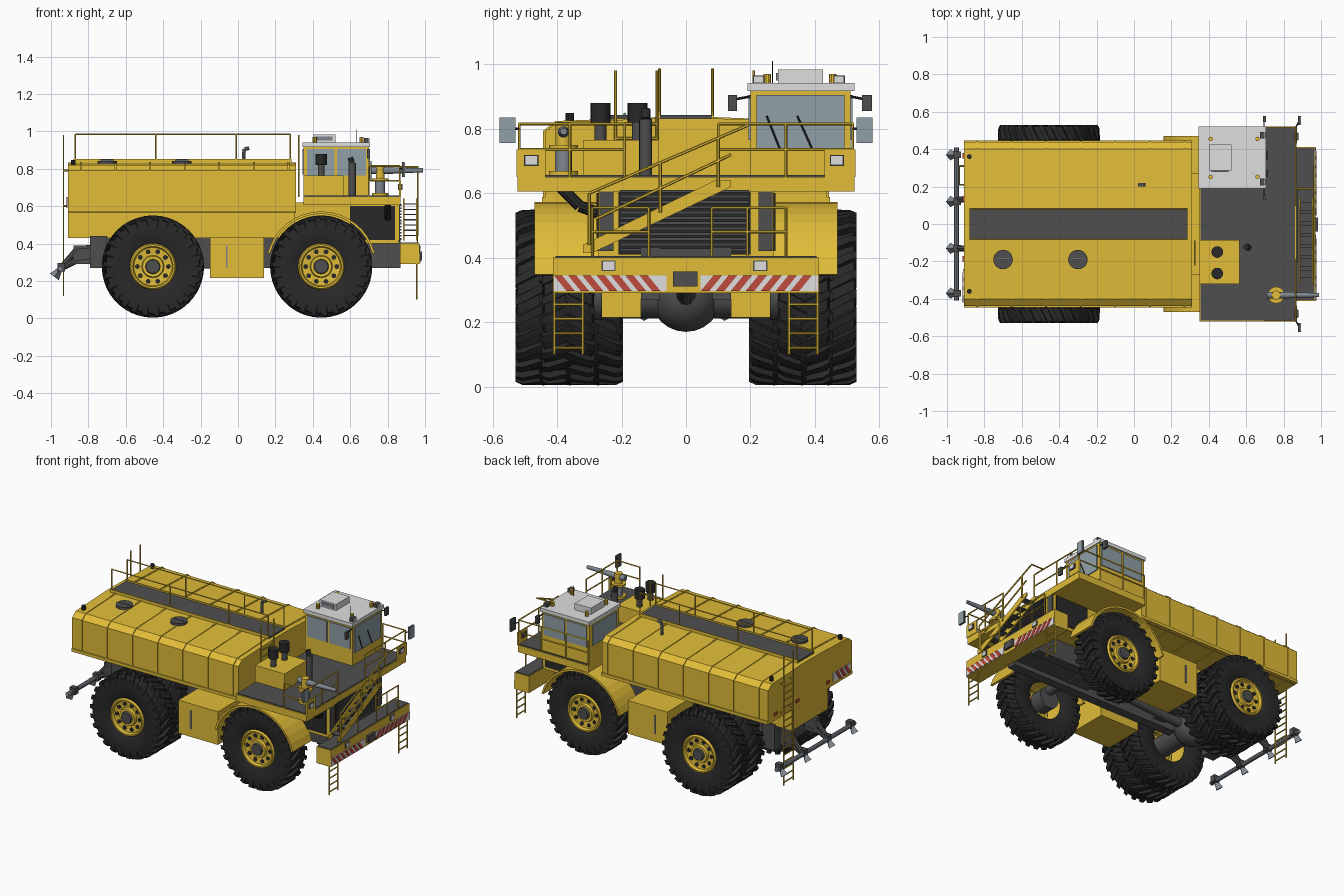
import bpy, bmesh, math
from mathutils import Vector, Matrix

if "Cube" in bpy.data.objects:
    bpy.data.objects.remove(bpy.data.objects["Cube"])

def material(name, r, g, b):
    m = bpy.data.materials.new(name)
    m.diffuse_color = (r, g, b, 1)
    m.use_nodes = True
    m.node_tree.nodes["Principled BSDF"].inputs["Base Color"].default_value = m.diffuse_color
    return m

YELLOW = material("body yellow", 0.75, 0.505, 0.04)
DARK = material("dark grey", 0.078, 0.078, 0.08)
BLACK = material("tyre black", 0.022, 0.022, 0.022)
WHITE = material("light grey", 0.74, 0.74, 0.74)
GLASS = material("window glass", 0.28, 0.35, 0.39)
RED = material("warning red", 0.52, 0.07, 0.045)
STEEL = material("pipe steel", 0.21, 0.24, 0.27)

def finish(name, bm, mat, smooth=False):
    bmesh.ops.recalc_face_normals(bm, faces=bm.faces[:])
    me = bpy.data.meshes.new(name)
    bm.to_mesh(me)
    bm.free()
    me.materials.append(mat)
    ob = bpy.data.objects.new(name, me)
    bpy.context.collection.objects.link(ob)
    if smooth:
        bpy.ops.object.select_all(action='DESELECT')
        ob.select_set(True)
        bpy.context.view_layer.objects.active = ob
        bpy.ops.object.shade_smooth_by_angle(angle=math.radians(35))
    return ob

def boxes(name, mat, *specs):
    """Each spec is x0, x1, y0, y1, z0, z1."""
    bm = bmesh.new()
    for x0, x1, y0, y1, z0, z1 in specs:
        m = Matrix.Translation(((x0+x1)/2, (y0+y1)/2, (z0+z1)/2)) @ Matrix.Diagonal((abs(x1-x0), abs(y1-y0), abs(z1-z0), 1))
        bmesh.ops.create_cube(bm, size=1, matrix=m)
    return finish(name, bm, mat)

def rods(name, mat, r, paths, seg=6, r2=None):
    """Straight tubes along every path of points."""
    bm = bmesh.new()
    for path in paths:
        for a, b in zip(path, path[1:]):
            a, b = Vector(a), Vector(b)
            rot = (b-a).to_track_quat('Z', 'Y').to_matrix().to_4x4()
            bmesh.ops.create_cone(bm, cap_ends=True, segments=seg, radius1=r, radius2=r if r2 is None else r2,
                                  depth=(b-a).length, matrix=Matrix.Translation((a+b)/2) @ rot)
    return finish(name, bm, mat, seg > 8)

def prism(name, mat, outline, axis, spans):
    """Outline in the plane across the axis, extruded over each span."""
    bm = bmesh.new()
    put = {'x': lambda p, t: (t, p[0], p[1]), 'y': lambda p, t: (p[0], t, p[1])}[axis]
    for t0, t1 in spans:
        a = [bm.verts.new(put(p, t0)) for p in outline]
        b = [bm.verts.new(put(p, t1)) for p in outline]
        bm.faces.new(a)
        bm.faces.new(b[::-1])
        for i in range(len(a)):
            j = (i+1) % len(a)
            bm.faces.new((a[i], a[j], b[j], b[i]))
    return finish(name, bm, mat)

def lathe(name, mat, profile, seg=40):
    """Profile of (radius, y), turned about the y axis."""
    bm = bmesh.new()
    vs = [bm.verts.new((r, y, 0)) for r, y in profile]
    es = [bm.edges.new(e) for e in zip(vs, vs[1:])]
    bmesh.ops.spin(bm, geom=vs+es, cent=(0, 0, 0), axis=(0, 1, 0), angle=2*math.pi, steps=seg)
    bmesh.ops.remove_doubles(bm, verts=bm.verts[:], dist=1e-5)
    return finish(name, bm, mat, True)

# Wheel: tyre, angled tread lugs, rim, bolt holes, hub
tyre = lathe("tyre", BLACK, [(.12, -.06), (.15, -.074), (.22, -.079), (.25, -.074), (.256, 0),
                             (.25, .074), (.22, .079), (.15, .074), (.12, .06)], 48)
bm = bmesh.new()
for side in (-1, 1):
    for k in range(26):
        a0 = 2*math.pi*(k + (.5 if side > 0 else 0))/26
        rings = []
        for y, shift, lo, hi in ((-.008, 0, .25, .273), (.06, .13, .245, .272), (.082, .17, .215, .262)):
            rings.append([bm.verts.new((r*math.cos(a0+shift+w), side*y, r*math.sin(a0+shift+w)))
                          for r, w in ((lo, -.06), (hi, -.05), (hi, .05), (lo, .06))])
        for p, q in zip(rings, rings[1:]):
            for i in range(4):
                bm.faces.new((p[i], p[(i+1) % 4], q[(i+1) % 4], q[i]))
        bm.faces.new(rings[0])
        bm.faces.new(rings[2][::-1])
lugs = finish("tread_lugs", bm, BLACK)
rim = lathe("rim", YELLOW, [(.125, -.06), (.125, .06), (.117, .074), (.108, .074), (.102, .055), (.06, .05), (.055, .066), (.0, .066)])
holes = rods("rim_holes", BLACK, .013, [[(.083*math.cos(t), .05, .083*math.sin(t)), (.083*math.cos(t), .057, .083*math.sin(t))]
             for t in [k*math.pi/5 for k in range(10)]], 10)
hub = rods("hub", DARK, .044, [[(0, .05, 0), (0, .08, 0)]], 20, .036)
spots = [(x, s*y, s) for s in (-1, 1) for x, y in ((.445, .365), (-.455, .447), (-.455, .278))]
for n, (x, y, s) in enumerate(spots):
    for src in (tyre, lugs, rim, holes, hub):
        ob = src if n == 0 else bpy.data.objects.new(src.name, src.data)
        if n:
            bpy.context.collection.objects.link(ob)
        ob.location = (x, y, .277)
        ob.rotation_euler = (0, 0, math.pi if s < 0 else 0)

# Chassis and axles
boxes("chassis", DARK, *[(-.79, .87, s*.08, s*.14, .27, .43) for s in (-1, 1)], (-.79, -.7, -.2, .2, .27, .44),
      (.3, .87, -.14, .14, .3, .42), (-.3, -.22, -.1, .1, .3, .4), (.05, .12, -.1, .1, .3, .4))
rods("rear_axle", DARK, .065, [[(-.455, -.4, .277), (-.455, .4, .277)]], 20)
rods("front_axle", DARK, .032, [[(.445, -.36, .325), (.445, .36, .325)]], 12)
rods("front_hubs", DARK, .07, [[(.445, s*.26, .277), (.445, s*.35, .277)] for s in (-1, 1)], 18)
bm = bmesh.new()
bmesh.ops.create_uvsphere(bm, u_segments=24, v_segments=12, radius=.11, matrix=Matrix.Translation((-.455, 0, .28)))
finish("differential", bm, DARK, True)
rods("drive_shaft", DARK, .03, [[(-.4, 0, .28), (.3, 0, .33)]], 12)
boxes("side_tanks", YELLOW, *[(-.15, .14, s*.14, s*.41, .215, .435) for s in (-1, 1)])
boxes("tank_gauges", STEEL, *[(-.065, -.055, s*.41, s*.416, .27, .39) for s in (-1, 1)])

# Water tank: wide body above the tyres, narrow keel between them
half = [(.42, .567), (.438, .582), (.438, .79), (.4, .82), (.085, .832)]
upper = half + [(-y, z) for y, z in reversed(half)]
keel = [(.19, .43), (.19, .567)]
prism("water_tank", YELLOW, keel + upper + [(-y, z) for y, z in reversed(keel)], 'x', [(-.91, .31)])
prism("tank_ribs", YELLOW, [(y*1.012, .63+(z-.63)*1.02) for y, z in upper], 'x',
      [(x-.005, x+.005) for x in [-.84+.185*i for i in range(7)]])
boxes("tank_side_rails", YELLOW, *[(-.91, .31, s*.42, s*.446, .568, .588) for s in (-1, 1)])
boxes("tank_walkway", DARK, (-.88, .285, -.08, .08, .825, .842))
boxes("walkway_curbs", YELLOW, *[(-.88, .285, s*.08, s*.086, .825, .852) for s in (-1, 1)])
rods("walkway_rails", YELLOW, .0042, [[(-.87, s*.082, .985), (.28, s*.082, .985)] for s in (-1, 1)] +
     [[(x, s*.082, .84), (x, s*.082, .985)] for s in (-1, 1) for x in (-.87, -.44, -.01, .28)])
rods("hatch_lids", DARK, .052, [[(x, -.19, .82), (x, -.19, .842)] for x in (-.7, -.3)], 20)
rods("hatch_handles", STEEL, .005, [[(x-.035, -.19, .845), (x+.035, -.19, .845)] for x in (-.7, -.3)])
rods("tank_vent", STEEL, .010, [[(.03, .21, .82), (.03, .21, .89), (.035, .21, .905), (.06, .21, .91)]], 10)
rods("tank_markers", BLACK, .013, [[(-.88, s*.36, .82), (-.88, s*.36, .848)] for s in (-1, 1)], 10)

def ladder(name, x, y0, y1, z0, z1, zs, step=.045):
    rods(name, YELLOW, .0045, [[(x, y, z0), (x, y, z1)] for y in (y0, y1)] +
         [[(x, y0, zs[0]+k*step), (x, y1, zs[0]+k*step)] for k in range(int((zs[1]-zs[0])/step)+1)])

ladder("rear_ladder", -.933, .21, .31, .12, .98, (.14, .8))
ladder("tank_ladder", .325, -.218, -.09, .65, .98, (.68, .82))
for s in (-1, 1):
    ladder("bumper_ladder", .955, s*.32, s*.408, .1, .3, (.12, .28))
rods("rear_ladder_brackets", YELLOW, .005, [[(-.933, y, z), (-.9, y, z)] for y in (.21, .31) for z in (.6, .79)])

# Hazard striping
def stripes(name, x, out, y0, y1, z0, z1, lean):
    boxes(name + "_plate", WHITE, (x, x+out*.004, y0, y1, z0, z1))
    n = max(2, round((y1-y0-.04)/.045))
    w, h = (y1-y0-.04)/n, .04
    for k in range(n):
        b = y0 + k*w + (h if lean < 0 else 0)
        prism(name + "_stripe", RED, [(b, z0), (b+w*.58, z0), (b+w*.58+lean*h, z1), (b+lean*h, z1)], 'x', [(x, x+out*.007)])

stripes("bumper_left", .97, 1, -.41, -.06, .296, .345, -1)
stripes("bumper_right", .97, 1, .045, .41, .296, .345, 1)
stripes("rear_hazard", -.91, -1, -.42, -.24, .59, .65, 1)
boxes("tail_lights", RED, *[(-.91, -.916, y, y+.03, .6, .62) for y in (.12, .35, -.2)])

# Rear spray bar
rods("spray_bar", STEEL, .014, [[(-.95, -.41, .265), (-.95, .41, .265)]], 10)
rods("spray_arms", DARK, .016, [[(-.76, y, z), (-.86, y, z-.01), (-.95, y, .265)] for y in (-.13, .13) for z in (.32, .38)], 8)
boxes("spray_brackets", DARK, *[(-.88, -.79, y-.015, y+.015, .29, .39) for y in (-.13, .13)])
heads = (-.37, -.13, .12, .37)
boxes("spray_clamps", DARK, *[(-.965, -.925, y-.018, y+.018, .25, .295) for y in heads])
rods("spray_nozzles", STEEL, .012, [[(-.95, y, .265), (-.982, y, .222)] for y in heads], 4, .03)

# Hood, grille and fenders
boxes("hood", YELLOW, (.3, .86, -.272, .272, .4, .62))
boxes("hood_side_vents", BLACK, *[(.6, .84, s*.27, s*.278, .42, .6) for s in (-1, 1)])
boxes("grille_back", BLACK, (.86, .866, -.21, .2, .41, .62))
boxes("grille_slats", DARK, *[(.86, .874, -.205, .195, .42+k*.0165, .429+k*.0165) for k in range(12)])
boxes("grille_side_panels", DARK, *[(.86, .867, s*.225, s*.268, .42, .62) for s in (-1, 1)])
arc = [math.radians(14+152*k/16) for k in range(17)]
fender = [(.445+.295*math.cos(t), .277+.295*math.sin(t)) for t in arc] + \
         [(.445+.282*math.cos(t), .277+.282*math.sin(t)) for t in reversed(arc)]
prism("front_fenders", YELLOW, fender, 'y', [(-.47, -.27), (.27, .47)])

# Bumper and its walkway
boxes("bumper", YELLOW, (.865, .97, -.412, .412, .29, .4))
boxes("bumper_tread", DARK, (.87, .965, -.405, .405, .398, .405))
boxes("tow_block", DARK, (.96, .985, -.04, .035, .31, .357))
lamps = [(.97, -.24, .375), (.97, .23, .375), (.875, -.48, .702), (.875, .468, .702)]
boxes("lamp_frames", DARK, *[(x-.02, x+.003, y-.022, y+.022, z-.017, z+.017) for x, y, z in lamps])
boxes("lamp_lenses", WHITE, *[(x, x+.007, y-.018, y+.018, z-.013, z+.013) for x, y, z in lamps])
rods("bumper_rails", YELLOW, .0042, [[(.96, y, .4), (.96, y, .555)] for y in (-.29, -.115, .08, .19, .31)] +
     [[(.96, a, z), (.96, b, z)] for a, b in ((-.29, -.115), (.08, .31)) for z in (.48, .555)])

# Diagonal stairs
for x in (.885, .955):
    prism("stair_stringer", YELLOW, [(-.32, .415), (-.29, .415), (.14, .62), (.14, .64), (.09, .64), (-.32, .44)], 'x', [(x-.004, x+.004)])
boxes("stair_treads", DARK, *[(.885, .955, -.29+k*.06, -.245+k*.06, .44+k*.028, .446+k*.028) for k in range(7)])
rods("stair_rails", YELLOW, .005, [[(.962, -.3, .44), (.962, -.3, .6), (.962, .19, .81), (.87, .19, .81)],
     [(.962, -.28, .52), (.962, .14, .72)], [(.962, -.08, .54), (.962, -.08, .695)], [(.962, .1, .62), (.962, .1, .77)]])

# Deck
boxes("deck", YELLOW, (.35, .868, -.522, .522, .605, .65))
boxes("deck_tread", DARK, (.355, .862, -.515, .515, .648, .656))
boxes("deck_front_plates", YELLOW, (.862, .872, -.525, -.435, .65, .735), (.862, .872, .43, .525, .65, .735))
rods("deck_rails", YELLOW, .0045, [[(.7, -.517, .65), (.7, -.517, .815), (.865, -.517, .815), (.865, -.19, .815)],
     [(.865, .1, .815), (.865, .517, .815), (.355, .517, .815), (.355, .517, .65)],
     [(.7, -.517, .735), (.865, -.517, .735), (.865, -.19, .735)], [(.865, .1, .735), (.865, .517, .735), (.355, .517, .735)]] +
     [[(.865, y, .65), (.865, y, .815)] for y in (-.517, -.36, -.19, .1, .31, .517)] +
     [[(x, .517, .65), (x, .517, .815)] for x in (.52, .7)])

# Engine box, air cleaners, exhaust
boxes("engine_box", YELLOW, (.35, .565, -.32, -.085, .65, .765))
air = [(.445, -.15), (.445, -.265)]
rods("air_cleaner_necks", DARK, .018, [[(x, y, .76), (x, y, .83)] for x, y in air], 14)
rods("air_cleaners", BLACK, .031, [[(x, y, .82), (x, y, .88)] for x, y in air], 18)
rods("exhaust", DARK, .02, [[(.61, -.125, .65), (.61, -.125, .83)]], 16)
rods("exhaust_tip", BLACK, .015, [[(.61, -.125, .83), (.6, -.125, .86)]], 12)

# Water cannon
rods("cannon_base", STEEL, .027, [[(.76, -.38, .65), (.76, -.38, .74)]], 16)
rods("cannon_flanges", YELLOW, .045, [[(.76, -.38, z), (.76, -.38, z+.014)] for z in (.655, .735)], 18)
rods("cannon_head", YELLOW, .024, [[(.76, -.38, .745), (.76, -.38, .815)]], 14)
rods("cannon_elbow", STEEL, .018, [[(.71, -.38, .79), (.83, -.38, .79)]], 14)
rods("cannon_barrel", STEEL, .017, [[(.82, -.38, .79), (.99, -.38, .792)]], 14, .011)
rods("supply_hose", BLACK, .018, [[(.8, -.4, .63), (.8, -.33, .56), (.8, -.25, .53)]], 10)

# Cab with windows on every side
boxes("cab", YELLOW, (.35, .7, .2, .51, .65, .92))
boxes("windscreen", GLASS, (.7, .706, .218, .492, .735, .905), (.35, .345, .23, .48, .77, .905))
boxes("side_windows", GLASS, *[(a, b, y, y+d, .765, .905) for y, d in ((.2, -.006), (.51, .006)) for a, b in ((.37, .515), (.53, .685))])
boxes("cab_roof", WHITE, (.346, .706, .19, .522, .917, .941))
boxes("air_conditioner", WHITE, (.4, .52, .285, .425, .94, .983))
boxes("air_conditioner_vent", STEEL, (.415, .505, .279, .285, .95, .973))
rods("wipers", BLACK, .003, [[(.71, .29, .74), (.71, .25, .84)], [(.71, .39, .74), (.71, .345, .84)]])
boxes("roof_lamps", DARK, *[(.673, .699, y-.018, y+.018, .941, .965) for y in (.225, .475)])
boxes("roof_lamp_lenses", WHITE, *[(.699, .703, y-.014, y+.014, .944, .962) for y in (.225, .475)])
rods("beacons", YELLOW, .012, [[(x, y, .94), (x, y, .97)] for x in (.41, .66) for y in (.252, .455)], 10)
rods("antenna", BLACK, .002, [[(.635, .268, .94), (.635, .268, 1.01)]])

# Mirrors
boxes("cab_mirrors", DARK, (.69, .705, .13, .158, .855, .905), (.69, .705, .545, .577, .855, .905))
rods("mirror_arms", BLACK, .004, [[(.695, .2, .9), (.695, .145, .89)], [(.695, .51, .9), (.695, .56, .89)]] +
     [[(.865, s*.517, .8), (.885, s*.555, .8)] for s in (-1, 1)])
boxes("wide_mirrors", DARK, *[(.878, .888, s*.528, s*.578, .755, .835) for s in (-1, 1)])
boxes("mirror_glass", GLASS, *[(.888, .892, s*.529, s*.577, .756, .834) for s in (-1, 1)])
